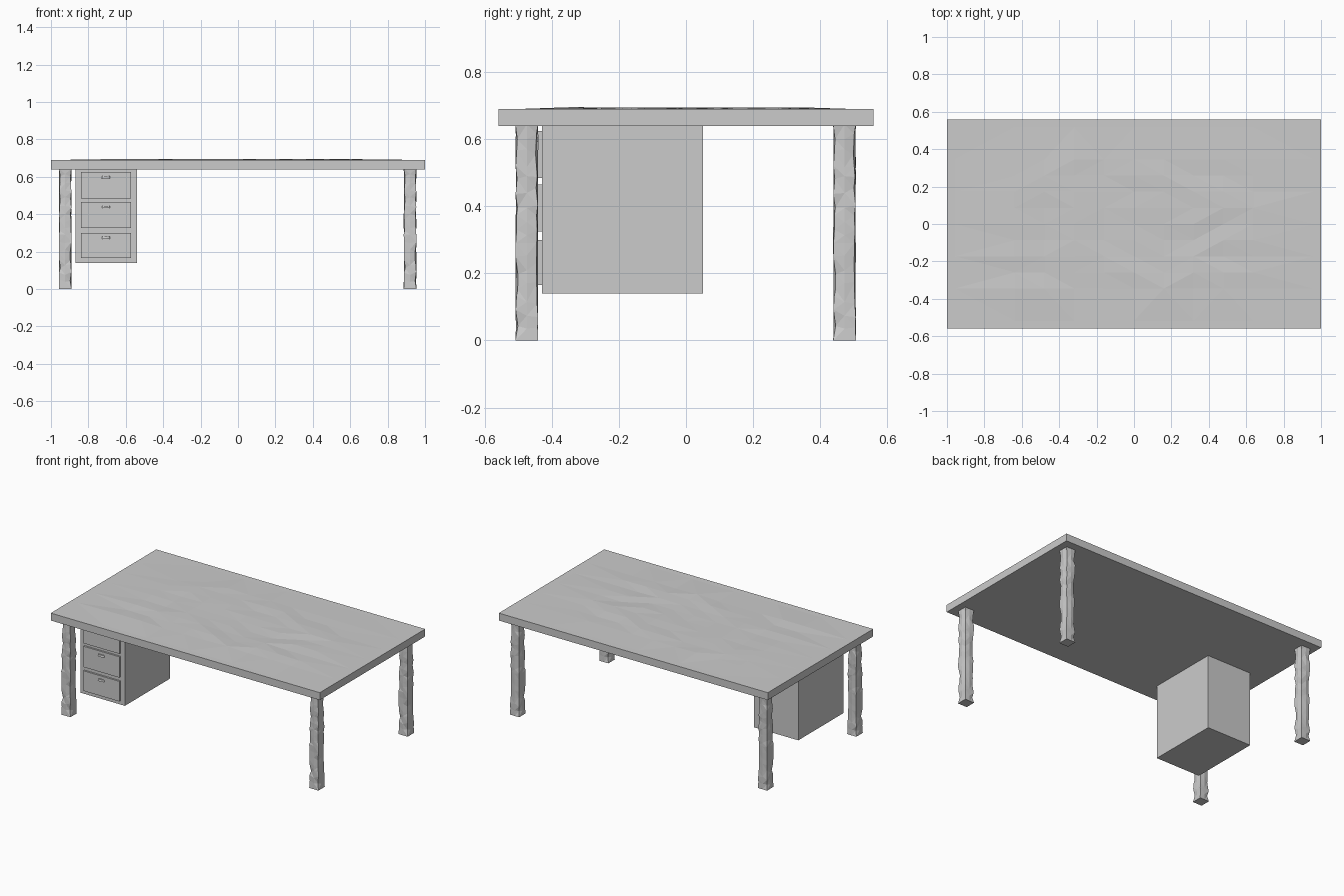
import bpy, bmesh, math, random

if "Cube" in bpy.data.objects:
    bpy.data.objects.remove(bpy.data.objects["Cube"])

random.seed(4)

grey = bpy.data.materials.new("plain grey")
grey.diffuse_color = (0.6, 0.6, 0.6, 1)
grey.use_nodes = True
grey.node_tree.nodes["Principled BSDF"].inputs["Base Color"].default_value = grey.diffuse_color


def finish(name, bm):
    bmesh.ops.recalc_face_normals(bm, faces=bm.faces)
    me = bpy.data.meshes.new(name)
    bm.to_mesh(me)
    bm.free()
    me.materials.append(grey)
    ob = bpy.data.objects.new(name, me)
    bpy.context.collection.objects.link(ob)
    return ob


def box(name, x0, x1, y0, y1, z0, z1):
    bm = bmesh.new()
    bmesh.ops.create_cube(bm, size=1)
    for v in bm.verts:
        v.co = (x0 + (v.co.x + .5) * (x1 - x0),
                y0 + (v.co.y + .5) * (y1 - y0),
                z0 + (v.co.z + .5) * (z1 - z0))
    return finish(name, bm)


# Table top: slab whose upper face is gently uneven, with a straight rim
bm = bmesh.new()
bmesh.ops.create_cube(bm, size=1)
for v in bm.verts:
    v.co = (v.co.x * 2, v.co.y * 1.12, 0.665 + v.co.z * 0.05)
top = [f for f in bm.faces if f.normal.z > 0.9]
bmesh.ops.inset_region(bm, faces=top, thickness=0.06)
bmesh.ops.subdivide_edges(bm, edges=list(top[0].edges), cuts=5, use_grid_fill=True)
inner = [f for f in bm.faces if f.normal.z > 0.9 and all(
    abs(v.co.x) < 0.95 and abs(v.co.y) < 0.51 for v in f.verts)]
bmesh.ops.subdivide_edges(bm, edges=list({e for f in inner for e in f.edges}),
                          cuts=1, use_grid_fill=True)
for v in bm.verts:
    if v.co.z > 0.68 and abs(v.co.x) < 0.9 and abs(v.co.y) < 0.47:
        v.co.z += random.uniform(0, 0.006)
bmesh.ops.triangulate(bm, faces=[f for f in bm.faces if f.normal.z > 0.9])
finish("table_top", bm)

# Rough-hewn leg: stacked square rings with chipped corners
HALF, LEVELS = 0.034, 16
ring_shape = [(-1, -1), (0, -1), (1, -1), (1, 0), (1, 1), (0, 1), (-1, 1), (-1, 0)]
bm = bmesh.new()
rings = []
for i in range(LEVELS + 1):
    z = 0.645 * i / LEVELS
    ends = i in (0, LEVELS)
    ring = []
    for sx, sy in ring_shape:
        corner = sx * sy != 0
        chip = 0 if ends else random.uniform(0, 0.008 if corner else 0.002)
        dz = 0 if ends else random.uniform(-0.012, 0.012)
        ring.append(bm.verts.new((sx * (HALF - chip), sy * (HALF - chip), z + dz)))
    rings.append(ring)
for a, b in zip(rings, rings[1:]):
    for k in range(8):
        j = (k + 1) % 8
        bm.faces.new((a[k], a[j], b[j], b[k]))
bm.faces.new(rings[0])
bm.faces.new(rings[-1])
bmesh.ops.triangulate(bm, faces=[f for f in bm.faces if len(f.verts) == 4])
leg = finish("front_left_leg", bm)
leg.location = (-0.924, -0.475, 0)
for name, x, y in (("front_right_leg", 0.92, -0.475),
                   ("back_left_leg", -0.924, 0.473),
                   ("back_right_leg", 0.92, 0.473)):
    other = leg.copy()
    other.name = name
    other.location = (x, y, 0)
    bpy.context.collection.objects.link(other)

# Drawer cabinet hanging under the top
box("drawer_cabinet", -0.87, -0.54, -0.43, 0.05, 0.14, 0.645)

# Drawer fronts with small cup handles
for i, (z0, z1) in enumerate(((0.165, 0.30), (0.325, 0.465), (0.485, 0.625))):
    box(f"drawer_front_{i + 1}", -0.84, -0.573, -0.442, -0.425, z0, z1)
    bm = bmesh.new()
    zt = z1 - 0.02
    outline = [(0.023 * math.cos(a), -0.013 * math.sin(a))
               for a in (math.pi * k / 8 for k in range(9))]
    low = [bm.verts.new((-0.706 + x, -0.441 + y, zt - 0.013)) for x, y in outline]
    high = [bm.verts.new((-0.706 + x * 0.9, -0.441 + y * 0.8, zt)) for x, y in outline]
    bm.faces.new(low)
    bm.faces.new(high)
    for k in range(9):
        j = (k + 1) % 9
        bm.faces.new((low[k], low[j], high[j], high[k]))
    finish(f"drawer_handle_{i + 1}", bm)
